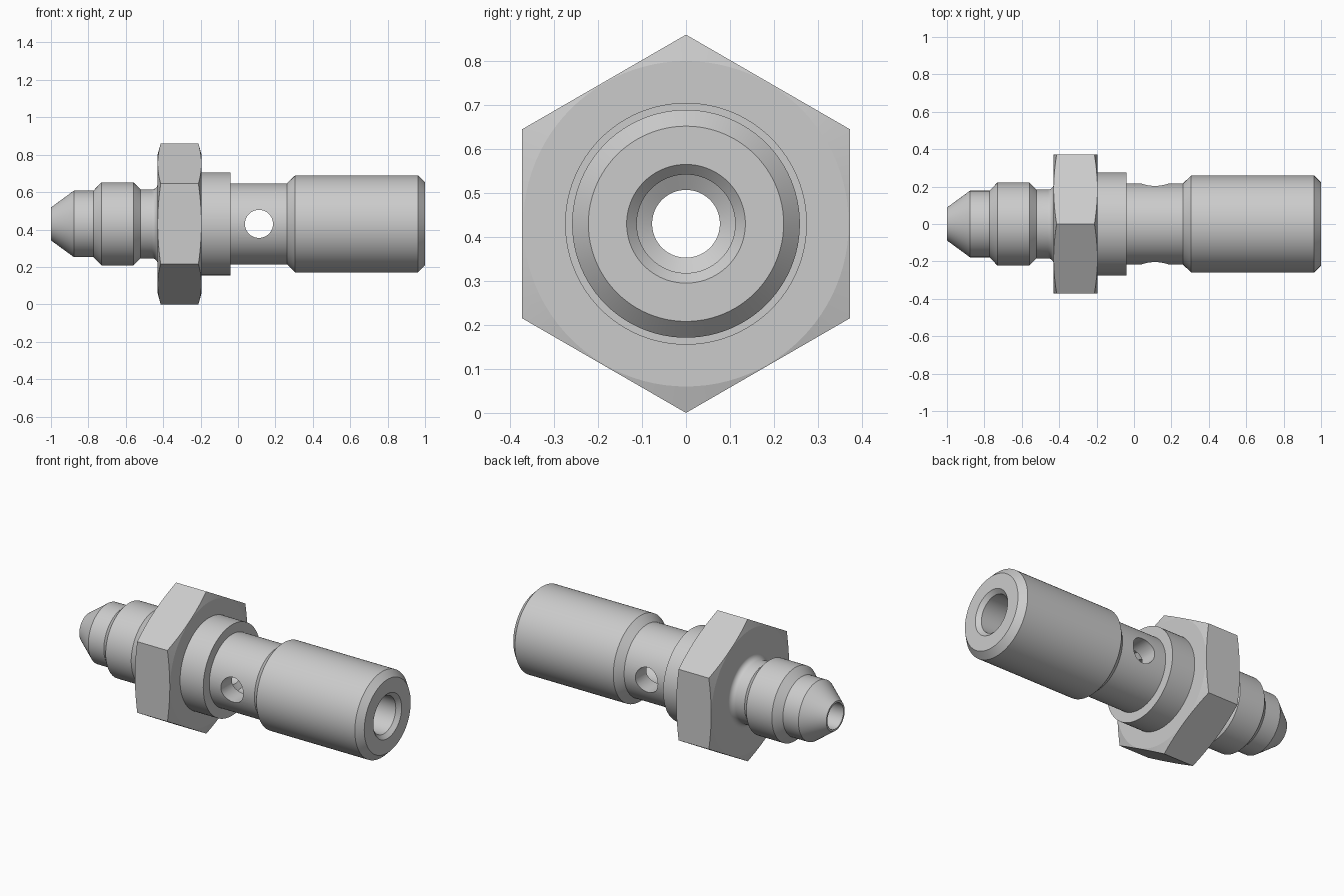
import bpy
import bmesh
from math import cos, sin, pi, radians
from mathutils import Matrix, Vector

cube = bpy.data.objects.get("Cube")
if cube:
    bpy.data.objects.remove(cube, do_unlink=True)

AXIS_Z = 0.43      # height of the turning axis
SEGMENTS = 96

steel = bpy.data.materials.new("plain_grey_steel")
steel.use_nodes = True
grey = (0.6, 0.6, 0.6, 1)
steel.diffuse_color = grey
steel.node_tree.nodes["Principled BSDF"].inputs["Base Color"].default_value = grey


def revolve(name, profile, steps=SEGMENTS):
    """Turn a closed (x, radius) profile around the long axis."""
    bm = bmesh.new()
    verts = [bm.verts.new((x, 0, r)) for x, r in profile]
    edges = [bm.edges.new((v, verts[i - 1])) for i, v in enumerate(verts)]
    bmesh.ops.spin(bm, geom=verts + edges, cent=(0, 0, 0), axis=(1, 0, 0),
                   angle=2 * pi, steps=steps)
    bmesh.ops.remove_doubles(bm, verts=bm.verts, dist=0.0001)
    bmesh.ops.recalc_face_normals(bm, faces=bm.faces)
    return add_object(name, bm)


def add_object(name, bm):
    mesh = bpy.data.meshes.new(name)
    bm.to_mesh(mesh)
    bm.free()
    mesh.materials.append(steel)
    obj = bpy.data.objects.new(name, mesh)
    obj.location.z = AXIS_Z
    bpy.context.collection.objects.link(obj)
    return obj


def select(obj):
    bpy.ops.object.select_all(action='DESELECT')
    obj.select_set(True)
    bpy.context.view_layer.objects.active = obj


def combine(obj, tool, operation):
    """Apply a boolean and discard the tool."""
    mod = obj.modifiers.new("cut", 'BOOLEAN')
    mod.operation = operation
    mod.solver = 'EXACT'
    mod.object = tool
    select(obj)
    bpy.ops.object.modifier_apply(modifier=mod.name)
    bpy.data.objects.remove(tool, do_unlink=True)


# Turned body: cone nose, stepped collar, fillet, flange, neck, shank, bore
fillet = [(-0.46 + 0.03 * sin(a), 0.214 - 0.03 * cos(a))
          for a in (i * pi / 20 for i in range(11))]
outside = [(-1, 0.088), (-0.877, 0.178), (-0.773, 0.178), (-0.73, 0.222),
           (-0.559, 0.222), (-0.521, 0.184)] + fillet + [
           (-0.3, 0.214), (-0.3, 0.275), (-0.04, 0.275), (-0.04, 0.217),
           (0.262, 0.217), (0.305, 0.259), (0.963, 0.259), (1, 0.222)]
bore = [(1, 0.135), (0.977, 0.112), (0.0, 0.112), (-0.02, 0.077), (-1, 0.077)]
body = revolve("turned_body", outside + bore)

# Cross hole through the neck, front to back
bm = bmesh.new()
bmesh.ops.create_cone(bm, cap_ends=True, segments=64, radius1=0.075,
                      radius2=0.075, depth=1,
                      matrix=Matrix.Translation(Vector((0.112, 0, 0)))
                      @ Matrix.Rotation(pi / 2, 4, 'X'))
hole = add_object("cross_hole_cutter", bm)
hole.hide_render = True
combine(body, hole, 'DIFFERENCE')

# Hexagon with both rims chamfered by a turned disc
hexagon = revolve("hexagon_collar", [(-0.5, 0.13), (-0.5, 0.43),
                                     (-0.1, 0.43), (-0.1, 0.13)], 6)
rim = revolve("chamfer_disc", [(-0.43, 0.15), (-0.43, 0.37), (-0.408, 0.45),
                               (-0.217, 0.45), (-0.195, 0.37), (-0.195, 0.15)])
rim.hide_render = True
combine(hexagon, rim, 'INTERSECT')

for obj in (body, hexagon):
    select(obj)
    bpy.ops.object.shade_smooth_by_angle(angle=radians(12))
